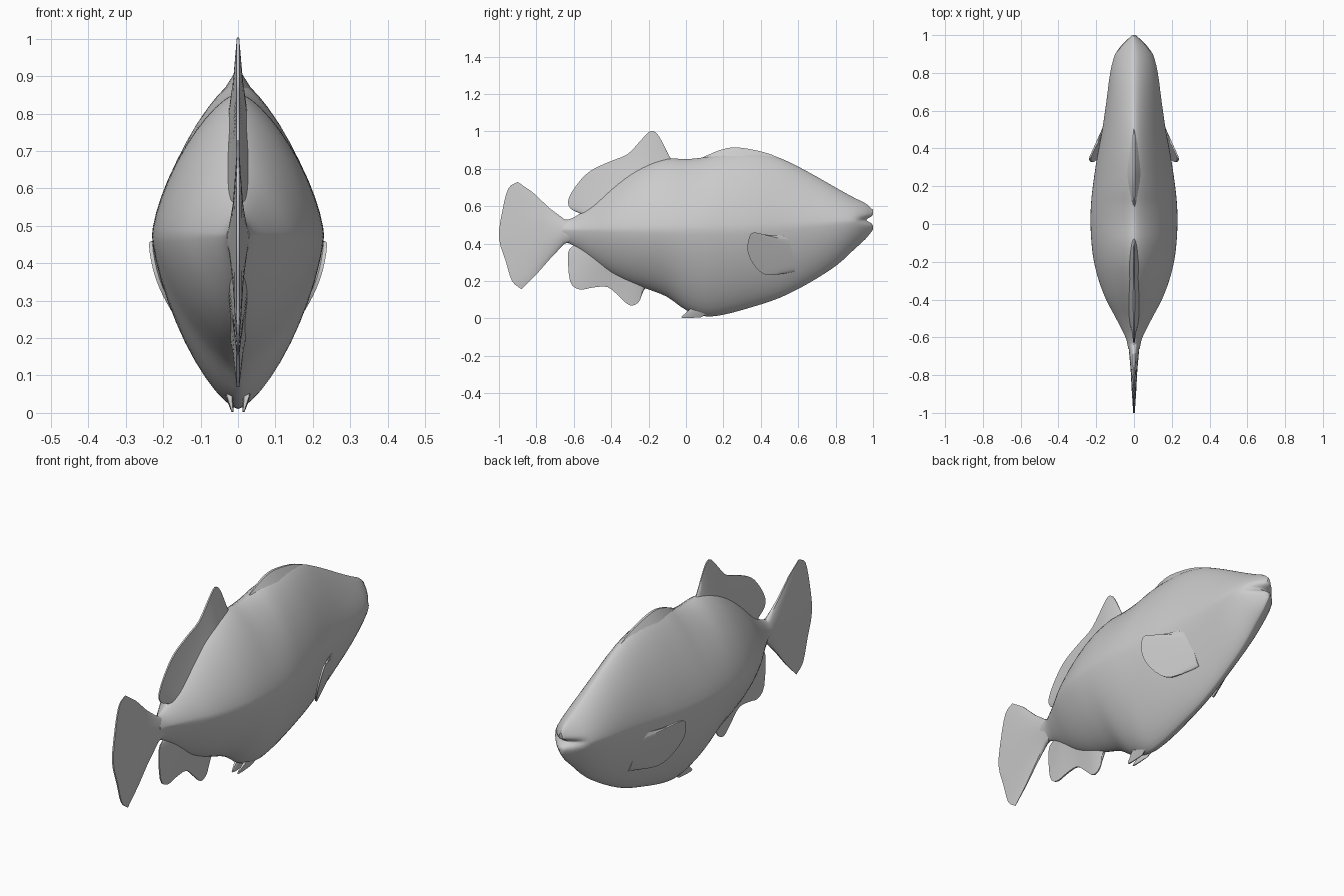
import bpy, bmesh, math
from mathutils import Vector

if "Cube" in bpy.data.objects:
    bpy.data.objects.remove(bpy.data.objects["Cube"])


def spline(pts, n):
    """Catmull-Rom resampling of a list of tuples."""
    p = [Vector(q) for q in pts]
    p = [2 * p[0] - p[1]] + p + [2 * p[-1] - p[-2]]
    out = []
    for a, b, c, d in zip(p, p[1:], p[2:], p[3:]):
        for k in range(n):
            t = k / n
            out.append(0.5 * (2 * b + (c - a) * t + (2 * a - 5 * b + 4 * c - d) * t * t
                              + (3 * b - a - 3 * c + d) * t ** 3))
    return out + [p[-2]]


def make(name, verts, faces, mirror=False):
    me = bpy.data.meshes.new(name)
    me.from_pydata([tuple(v) for v in verts], [], faces)
    bm = bmesh.new()
    bm.from_mesh(me)
    bmesh.ops.recalc_face_normals(bm, faces=bm.faces)
    bm.to_mesh(me)
    bm.free()
    ob = bpy.data.objects.new(name, me)
    bpy.context.collection.objects.link(ob)
    if mirror:
        ob.modifiers.new("mirror", 'MIRROR').use_mirror_merge = False
    bpy.ops.object.select_all(action='DESELECT')
    ob.select_set(True)
    bpy.context.view_layer.objects.active = ob
    bpy.ops.object.shade_smooth_by_angle(angle=math.radians(50))
    return ob


def fin(name, rows, thick, place=lambda y, z: 0.0, mirror=False, n=3):
    """Tapered plate lofted through rows of (y, z) points, root first, tip last."""
    rows = [spline(r, n) for r in rows]
    R, C = len(rows), len(rows[0])
    verts, faces = [], []
    for side in (1, -1):
        for r, row in enumerate(rows):
            for c, (y, z) in enumerate(row):
                t = thick[r] * (0.25 + 0.75 * math.sin(math.pi * c / (C - 1)) ** 0.6)
                verts.append((place(y, z) + side * t, y, z))
    H = R * C
    for r in range(R - 1):
        for c in range(C - 1):
            q = [r * C + c, r * C + c + 1, (r + 1) * C + c + 1, (r + 1) * C + c]
            faces += [q, [i + H for i in reversed(q)]]
    rim = (list(range(C)) + [r * C + C - 1 for r in range(1, R)]
           + [(R - 1) * C + c for c in range(C - 2, -1, -1)] + [r * C for r in range(R - 2, 0, -1)])
    for a, b in zip(rim, rim[1:] + rim[:1]):
        faces.append([a, b, b + H, a + H])
    return make(name, verts, faces, mirror)


def blend(root, tip, f):
    return [tuple(a + (b - a) * f for a, b in zip(p, q)) for p, q in zip(root, tip)]


# Body: lens-shaped rings (y, bottom, top, half width) from tail stalk to mouth
stations = [(-.66, .41, .525, .03), (-.6, .39, .54, .045), (-.5, .31, .61, .095),
            (-.4, .24, .70, .148), (-.3, .19, .775, .186), (-.2, .155, .83, .212),
            (-.1, .115, .855, .225), (0, .045, .852, .23), (.1, .012, .862, .228),
            (.2, .02, .885, .218), (.35, .06, .89, .196), (.5, .11, .858, .168),
            (.65, .185, .785, .146), (.8, .28, .70, .126), (.9, .37, .645, .1),
            (.96, .425, .615, .06), (1.0, .475, .58, .016)]
N, P = 48, 1.45
verts, faces = [], []
rings = spline(stations, 3)
for y, lo, hi, w in rings:
    mid = .475 + .052 * max(0, (y - .3) / .7)
    for i in range(N):
        a = 2 * math.pi * i / N
        s, c = math.sin(a), math.cos(a)
        x = w * math.copysign(abs(s) ** (2 / P), s)
        z = mid + (hi - mid if c > 0 else mid - lo) * math.copysign(abs(c) ** (2 / P), c)
        notch = .035 * max(0, (y - .9) / .1) * math.exp(-((z - .527) / .016) ** 2)
        verts.append((x, y - notch, z))
for r in range(len(rings) - 1):
    for i in range(N):
        j = (i + 1) % N
        faces.append([r * N + i, r * N + j, (r + 1) * N + j, (r + 1) * N + i])
for base in (0, (len(rings) - 1) * N):
    for i in range(N // 2):
        q = [i, i + 1, N - i - 1, (N - i) % N]
        faces.append([base + k for k in dict.fromkeys(q)])
make("body", verts, faces)

# Tail fin
fin("tail_fin", [
    [(-.58, .51), (-.58, .49), (-.58, .475), (-.58, .465), (-.58, .455), (-.58, .44), (-.58, .42)],
    [(-.65, .53), (-.66, .51), (-.66, .49), (-.66, .465), (-.66, .44), (-.66, .42), (-.65, .40)],
    [(-.73, .59), (-.75, .56), (-.77, .52), (-.77, .455), (-.77, .39), (-.75, .34), (-.73, .315)],
    [(-.82, .675), (-.86, .63), (-.89, .55), (-.9, .445), (-.89, .34), (-.85, .25), (-.80, .235)],
    [(-.9, .73), (-.95, .695), (-.983, .57), (-1.0, .43), (-.965, .31), (-.93, .2), (-.88, .157)]],
    [.035, .028, .018, .011, .004])

# Dorsal fin
root = [(-.04, .80), (-.12, .80), (-.18, .78), (-.22, .76), (-.28, .72), (-.36, .67),
        (-.42, .62), (-.47, .58), (-.50, .56), (-.52, .55), (-.52, .54)]
tip = [(-.09, .868), (-.145, .975), (-.185, 1.003), (-.23, .965), (-.31, .88), (-.4, .842),
       (-.51, .79), (-.58, .72), (-.628, .64), (-.62, .59), (-.57, .563)]
fin("dorsal_fin", [root, blend(root, tip, .5), tip], [.035, .016, .004])

# Low ridge of the folded front dorsal
root = [(.54, .80), (.42, .80), (.3, .80), (.18, .80), (.08, .80)]
tip = [(.52, .85), (.42, .888), (.28, .914), (.19, .903), (.09, .862)]
fin("front_dorsal_ridge", [root, blend(root, tip, .6), tip], [.075, .035, .006])

# Anal fin
root = [(-.18, .20), (-.23, .22), (-.26, .24), (-.29, .26), (-.34, .29), (-.39, .31),
        (-.43, .34), (-.47, .37), (-.5, .39), (-.52, .41), (-.53, .42)]
tip = [(-.235, .15), (-.245, .10), (-.275, .072), (-.31, .075), (-.36, .12), (-.42, .168),
       (-.5, .165), (-.57, .155), (-.62, .20), (-.63, .35), (-.6, .39)]
fin("anal_fin", [root, blend(root, tip, .5), tip], [.035, .016, .004])

# Pectoral fins, splayed out and back from the flanks
root = [(.58, .43), (.58, .42), (.58, .40), (.58, .38), (.58, .36), (.58, .33), (.58, .30),
        (.58, .27), (.58, .25)]
tip = [(.51, .443), (.42, .446), (.38, .458), (.345, .45), (.328, .38), (.345, .315),
       (.39, .255), (.44, .232), (.53, .24)]
fin("pectoral_fin", [root, blend(root, tip, .5), tip], [.014, .01, .005],
    lambda y, z: .238 - (.46 - z) * .27 - (y - .34) * .42, mirror=True)

# Small pelvic fins under the belly
root = [(.12, .03), (.09, .05), (.06, .07), (.04, .08)]
tip = [(.08, .006), (.0, .002), (-.025, .008), (.01, .035)]
fin("pelvic_fin", [root, blend(root, tip, .5), tip], [.012, .008, .003],
    lambda y, z: .014 + z * .2, mirror=True)
